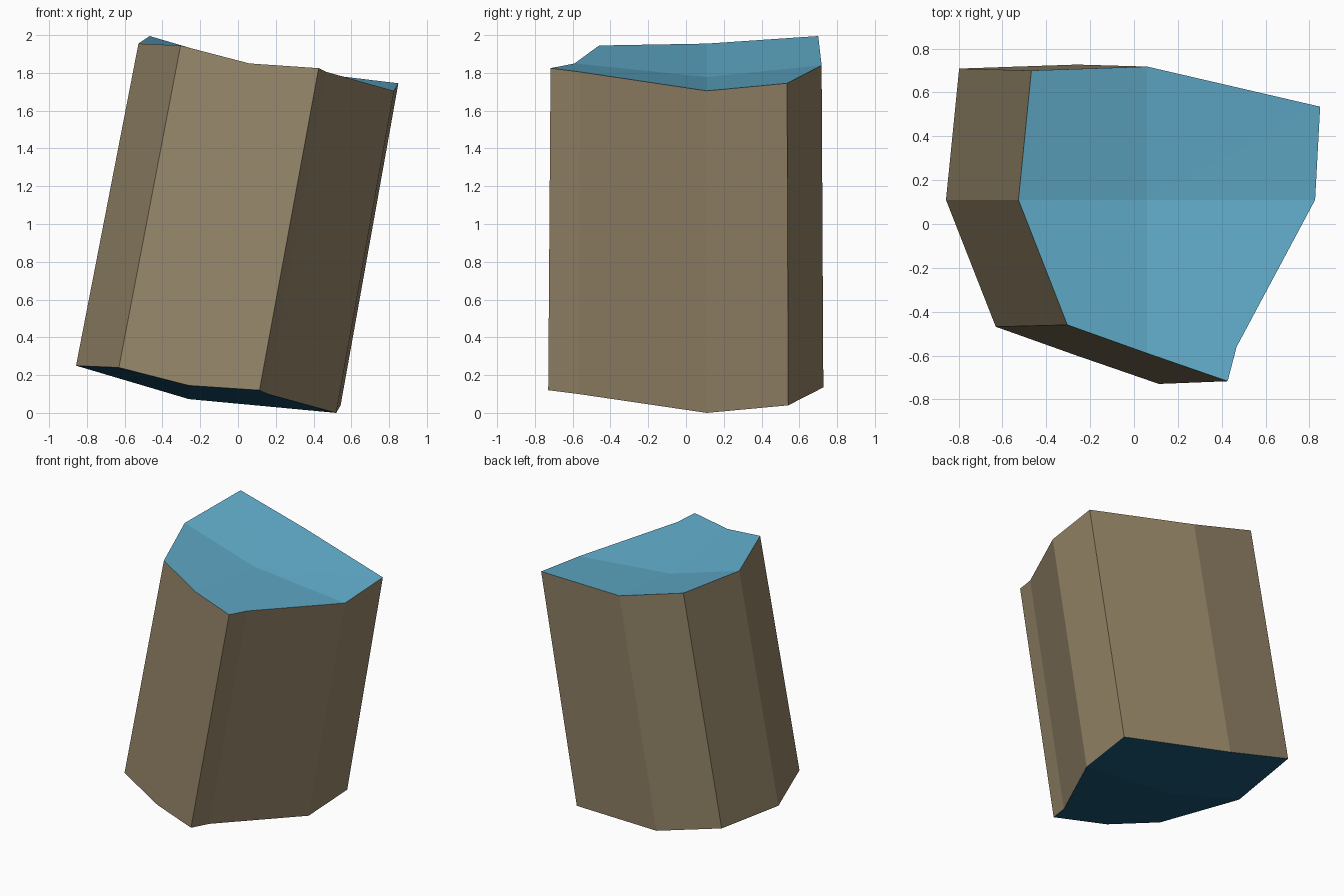
import bpy, bmesh

if "Cube" in bpy.data.objects:
    bpy.data.objects.remove(bpy.data.objects["Cube"])

def material(name, rgb):
    m = bpy.data.materials.new(name)
    m.diffuse_color = (*rgb, 1)
    m.use_nodes = True
    m.node_tree.nodes["Principled BSDF"].inputs["Base Color"].default_value = m.diffuse_color
    return m

# outline of the top, anticlockwise, with a sunken middle point
rim = [(-0.527, 0.11, 1.96), (-0.304, -0.46, 1.95), (0.06, -0.59, 1.855),
       (0.427, -0.717, 1.83), (0.468, -0.56, 1.81), (0.826, 0.11, 1.71),
       (0.849, 0.535, 1.75), (0.06, 0.718, 1.845), (-0.468, 0.70, 2.0)]
middle = (0.06, 0.11, 1.783)

def lower(p):
    # matching point on the underside: leaned to the left and slightly wider
    return (1.018 * p[0] - 0.321, 0.11 + 1.015 * (p[1] - 0.11), p[2] - 1.705)

bm = bmesh.new()
top = [bm.verts.new(p) for p in rim]
bottom = [bm.verts.new(lower(p)) for p in rim]
top_mid, bottom_mid = bm.verts.new(middle), bm.verts.new(lower(middle))
for i in range(len(rim)):
    j = (i + 1) % len(rim)
    for verts, mat in (((top[i], top[j], top_mid), 0),
                       ((bottom[j], bottom[i], bottom_mid), 1),
                       ((bottom[i], bottom[j], top[j], top[i]), 2)):
        bm.faces.new(verts).material_index = mat

# stand on the ground
low = min(v.co.z for v in bm.verts)
for v in bm.verts:
    v.co.z -= low

mesh = bpy.data.meshes.new("leaning_block")
bm.to_mesh(mesh)
bm.free()
mesh.materials.append(material("water blue", (0.12, 0.42, 0.60)))
mesh.materials.append(material("deep blue", (0.01, 0.09, 0.17)))
mesh.materials.append(material("earth brown", (0.30, 0.235, 0.14)))
bpy.context.collection.objects.link(bpy.data.objects.new("leaning_block", mesh))
